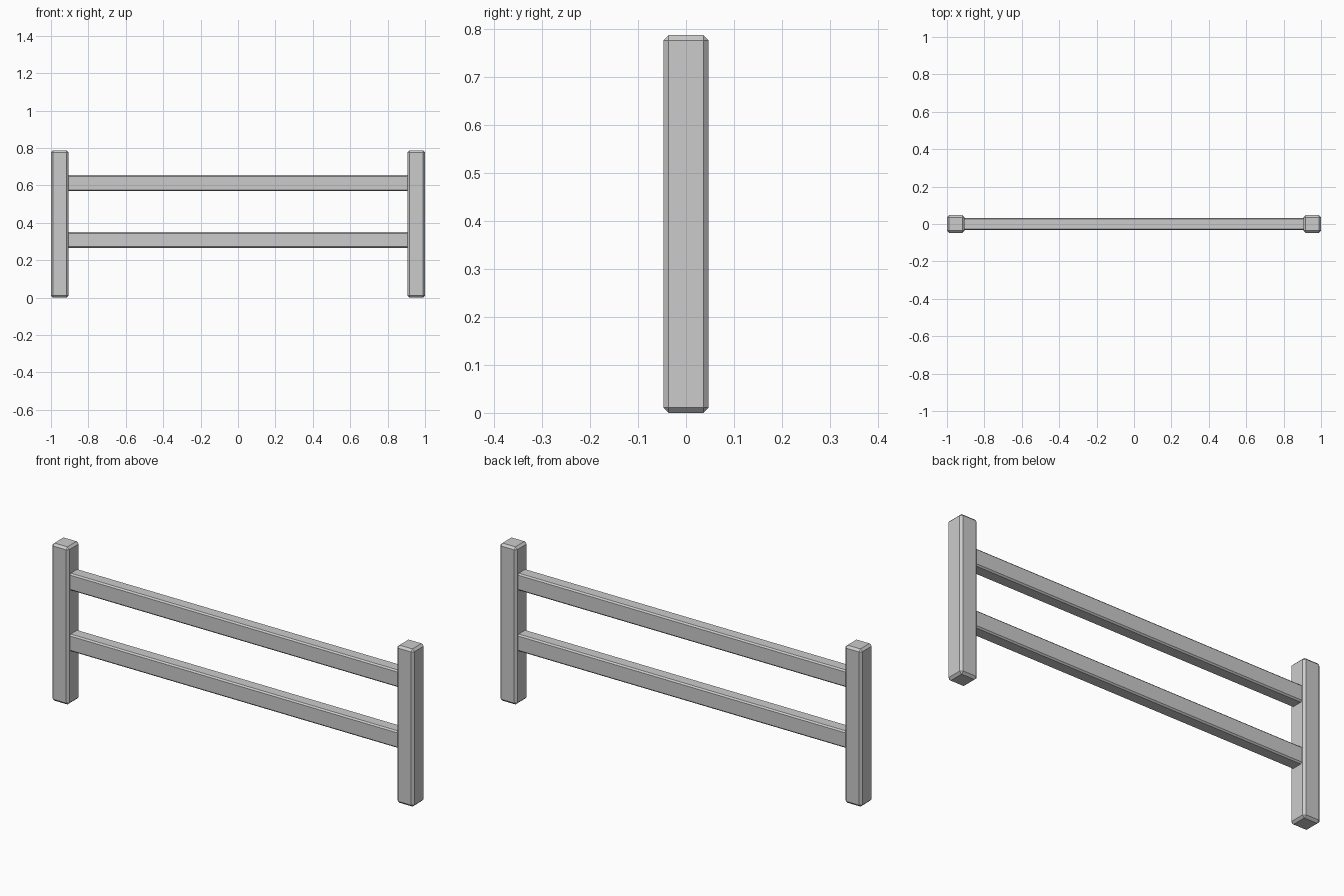
import bpy
import bmesh
from mathutils import Matrix, Vector

if "Cube" in bpy.data.objects:
    bpy.data.objects.remove(bpy.data.objects["Cube"])


def chamfered_box(name, centre, size, chamfer):
    bm = bmesh.new()
    bmesh.ops.create_cube(bm, size=1, matrix=Matrix.Diagonal((*size, 1)))
    bmesh.ops.bevel(bm, geom=bm.edges[:], offset=chamfer, segments=1,
                    affect='EDGES', clamp_overlap=True)
    mesh = bpy.data.meshes.new(name)
    bm.to_mesh(mesh)
    bm.free()
    obj = bpy.data.objects.new(name, mesh)
    obj.location = Vector(centre)
    bpy.context.collection.objects.link(obj)
    return obj


POST_W, POST_H = 0.094, 0.787

# Square posts at both ends
for side, x in (("left", -1), ("right", 1)):
    chamfered_box(f"{side}_post", (x * (1 - POST_W / 2), 0, POST_H / 2),
                  (POST_W, POST_W, POST_H), 0.011)

# Horizontal rails, ends just seated in the posts
for level, z in (("lower", 0.308), ("upper", 0.612)):
    chamfered_box(f"{level}_rail", (0, 0, z),
                  (2 * (1 - POST_W) + 0.02, 0.065, 0.085), 0.007)
